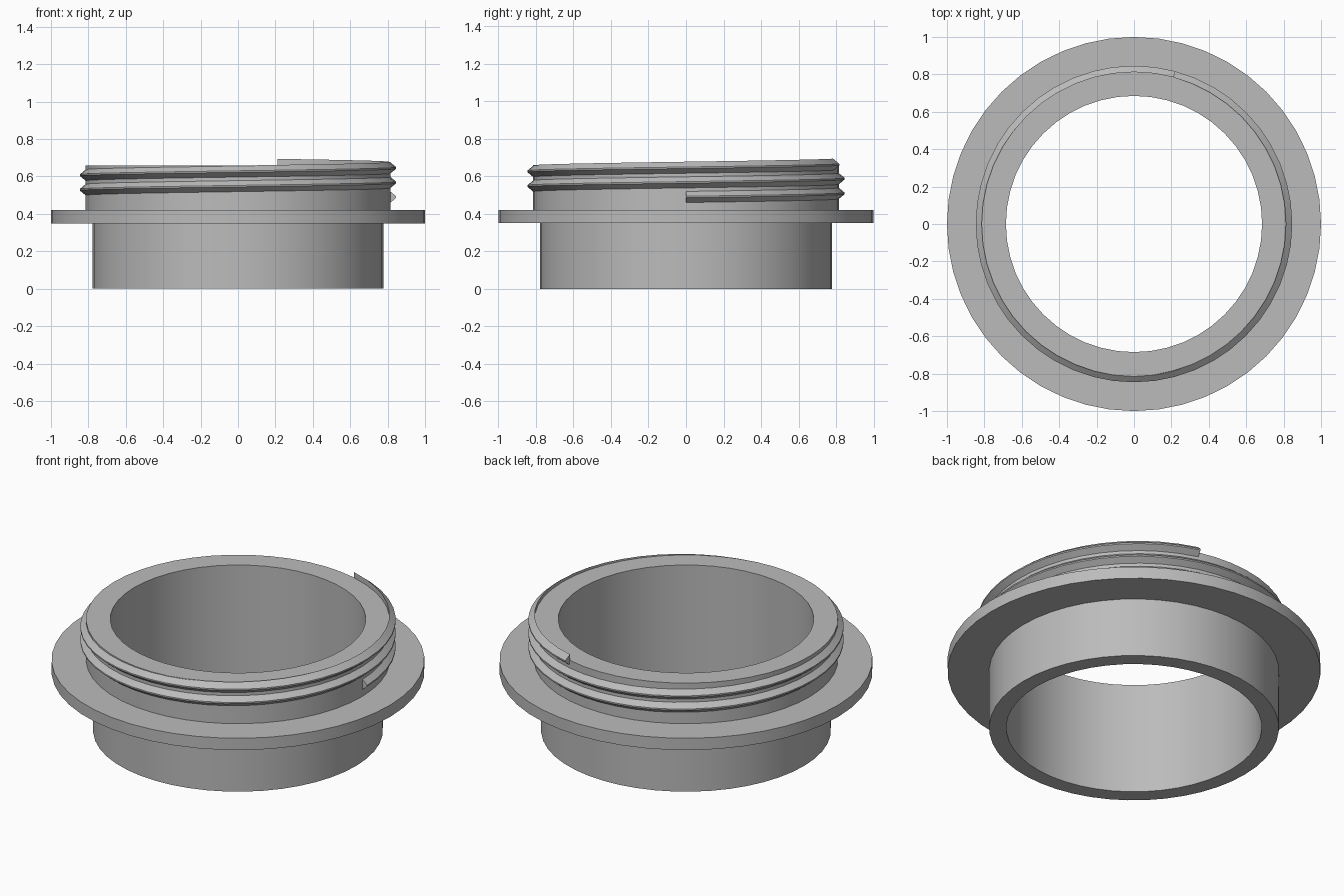
import bpy, bmesh, math

cube = bpy.data.objects.get("Cube")
if cube:
    bpy.data.objects.remove(cube)

SIDES = 48

grey = bpy.data.materials.new("plain_grey")
grey.use_nodes = True
colour = (0.5, 0.5, 0.5, 1)
grey.diffuse_color = colour
grey.node_tree.nodes["Principled BSDF"].inputs["Base Color"].default_value = colour


def sweep(name, profile, steps, rise=0.0, closed=True):
    """Turn a closed (radius, height) profile about z, rising per full turn."""
    bm = bmesh.new()
    rings = []
    for i in range(steps if closed else steps + 1):
        a = math.tau * i / SIDES
        lift = rise * i / SIDES
        rings.append([bm.verts.new((r * math.cos(a), r * math.sin(a), z + lift))
                      for r, z in profile])
    n = len(profile)
    for i in range(steps):
        p, q = rings[i], rings[(i + 1) % len(rings)]
        for j in range(n):
            k = (j + 1) % n
            bm.faces.new((p[j], q[j], q[k], p[k]))
    if not closed:
        bm.faces.new(rings[0])
        bm.faces.new(rings[-1][::-1])
    bmesh.ops.recalc_face_normals(bm, faces=bm.faces)
    mesh = bpy.data.meshes.new(name)
    bm.to_mesh(mesh)
    bm.free()
    mesh.materials.append(grey)
    obj = bpy.data.objects.new(name, mesh)
    bpy.context.collection.objects.link(obj)
    bpy.ops.object.select_all(action="DESELECT")
    obj.select_set(True)
    bpy.context.view_layer.objects.active = obj
    bpy.ops.object.shade_smooth_by_angle(angle=math.radians(30))
    return obj


# Hollow body: lower sleeve, wide flange and threaded neck in one profile
bore, sleeve, flange, neck = 0.685, 0.777, 1.0, 0.815
sweep("flanged_body", [(bore, 0), (sleeve, 0), (sleeve, 0.35), (flange, 0.35),
                       (flange, 0.42), (neck, 0.42), (neck, 0.66), (bore, 0.66)], SIDES)

# Screw thread: starts on the left side and winds up just over two turns
root, tip, mid = 0.812, 0.846, 0.49
sweep("screw_thread", [(root, mid - 0.032), (tip, mid - 0.004),
                       (tip, mid + 0.004), (root, mid + 0.032)],
      round(SIDES * 2.2), rise=0.078, closed=False)
